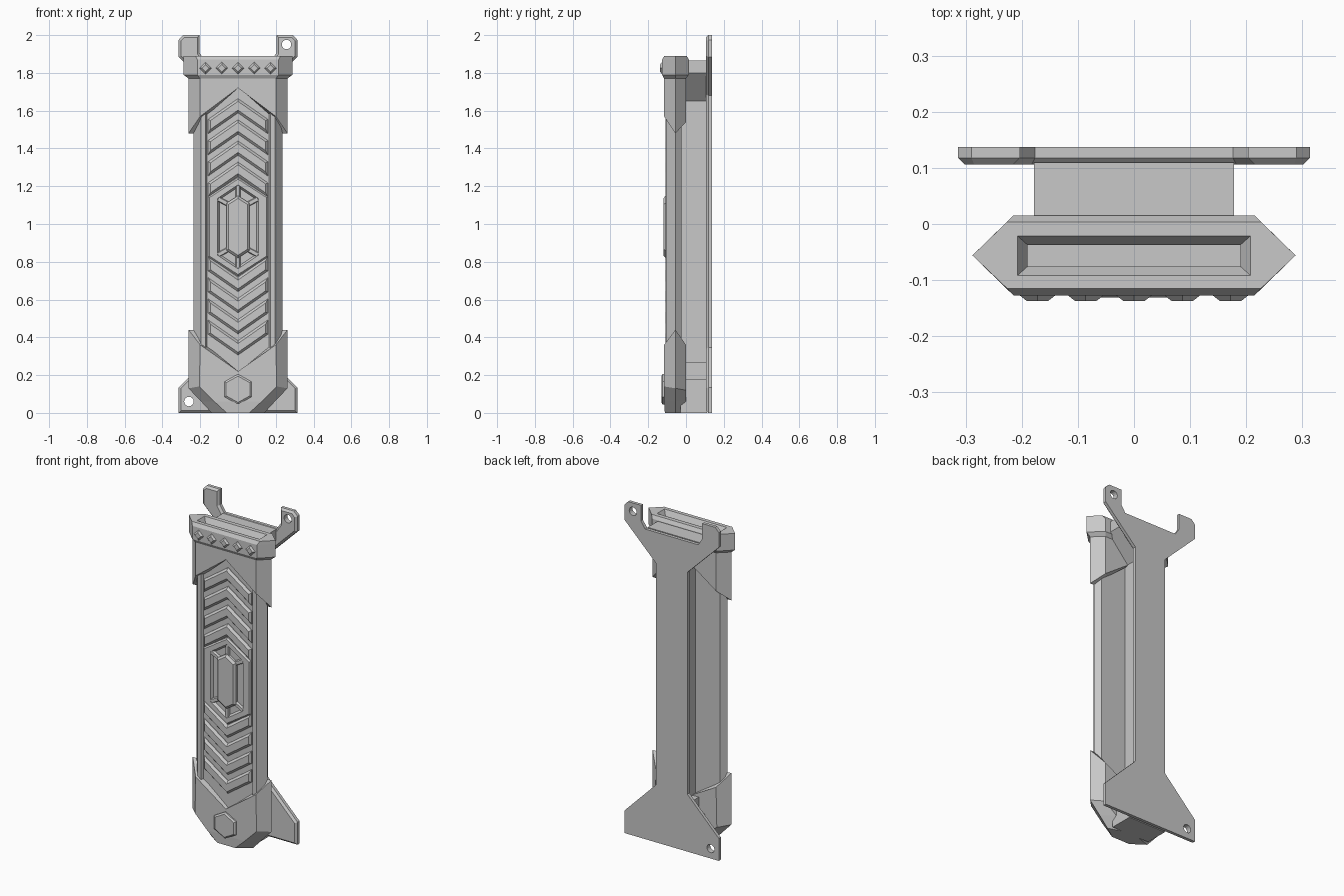
import bpy, bmesh, math
from mathutils import Vector

if "Cube" in bpy.data.objects:
    bpy.data.objects.remove(bpy.data.objects["Cube"])

grey = bpy.data.materials.new("plain grey")
grey.diffuse_color = (0.58, 0.58, 0.58, 1)
grey.use_nodes = True
grey.node_tree.nodes["Principled BSDF"].inputs["Base Color"].default_value = grey.diffuse_color


def finish(bm, name):
    bmesh.ops.recalc_face_normals(bm, faces=bm.faces)
    me = bpy.data.meshes.new(name)
    bm.to_mesh(me)
    bm.free()
    me.materials.append(grey)
    ob = bpy.data.objects.new(name, me)
    bpy.context.collection.objects.link(ob)
    return ob


def mirrored(half):
    """Right half outline, bottom to top, closed by its mirror image."""
    return half + [(-x, z) for x, z in reversed(half) if abs(x) > 1e-6]


def offset(pts, d):
    """Move every side of an outline inward by d."""
    area = sum(a[0] * b[1] - b[0] * a[1] for a, b in zip(pts, pts[1:] + pts[:1]))
    s = 1 if area > 0 else -1
    out = []
    for i, p in enumerate(pts):
        p = Vector(p)
        e1 = (p - Vector(pts[i - 1])).normalized()
        e2 = (Vector(pts[(i + 1) % len(pts)]) - p).normalized()
        n1, n2 = Vector((-e1.y, e1.x)) * s, Vector((-e2.y, e2.x)) * s
        out.append(tuple(p + (n1 + n2) * d / (1 + n1.dot(n2))))
    return out


def bridge(bm, rings, caps=(True, True)):
    vs = [[bm.verts.new(p) for p in r] for r in rings]
    n = len(vs[0])
    for a, b in zip(vs, vs[1:]):
        for i in range(n):
            j = (i + 1) % n
            bm.faces.new((a[i], a[j], b[j], b[i]))
    if caps[0]:
        bm.faces.new(vs[0][::-1])
    if caps[1]:
        bm.faces.new(vs[-1])


def prism(name, outlines, y_back, y_front, inset=0.0, edge=None):
    """Plates facing the front, with a bevelled front rim starting at edge."""
    bm = bmesh.new()
    for pts in outlines:
        rings = [[(x, y_back, z) for x, z in pts]]
        if edge is not None:
            rings.append([(x, edge, z) for x, z in pts])
        rings.append([(x, y_front, z) for x, z in offset(pts, inset)])
        bridge(bm, rings)
    return finish(bm, name)


def ring(xa, xf, yf, yb, z):
    """Six-sided section, with middle points so the rim can form a chevron.
    z = heights of front middle, front corner, side, back corner, back middle."""
    if not isinstance(z, tuple):
        z = (z,) * 5
    ym = -0.056
    return [(0, yf, z[0]), (xf, yf, z[1]), (xa, ym, z[2]), (xf, yb, z[3]),
            (0, yb, z[4]), (-xf, yb, z[3]), (-xa, ym, z[2]), (-xf, yf, z[1])]


def loft(name, rings, caps):
    bm = bmesh.new()
    bridge(bm, rings, caps)
    return finish(bm, name)


# Long body with recessed front panel between side rails and a flat back
section = mirrored([(0.164, -0.093), (0.171, -0.106), (0.196, -0.106),
                    (0.236, -0.056), (0.208, -0.024)])
bm = bmesh.new()
bridge(bm, [[(x, y, z) for x, y in section] for z in (0.15, 1.76)])
finish(bm, "body")

# Top fitting: chevron rim, thick collar and open slot
rim = (1.72, 1.57, 1.48, 1.54, 1.68)
loft("top_fitting", [
    ring(0.22, 0.17, -0.085, -0.03, rim),
    ring(0.262, 0.2, -0.116, 0.0, rim),
    ring(0.262, 0.2, -0.116, 0.0, 1.77),
    ring(0.288, 0.215, -0.127, 0.015, 1.79),
    ring(0.288, 0.215, -0.127, 0.015, 1.87),
    ring(0.288, 0.226, -0.115, 0.004, 1.89),
    ring(0.208, 0.208, -0.092, -0.021, 1.89),
    ring(0.19, 0.19, -0.076, -0.037, 1.86),
    ring(0.19, 0.19, -0.076, -0.037, 1.78)], (False, True))

# Bottom fitting: chevron rim and tapered tip
rim = (0.22, 0.36, 0.44, 0.36, 0.25)
loft("bottom_fitting", [
    ring(0.22, 0.17, -0.085, -0.03, rim),
    ring(0.262, 0.2, -0.116, 0.0, rim),
    ring(0.262, 0.205, -0.116, 0.0, (0.14, 0.14, 0.13, 0.12, 0.12)),
    ring(0.195, 0.125, -0.116, 0.0, 0.06),
    ring(0.14, 0.06, -0.112, -0.03, 0.0)], (False, True))

# Diamond studs on the collar
r = 0.032
prism("collar_studs",
      [[(c, 1.825 - r), (c + r, 1.825), (c, 1.825 + r), (c - r, 1.825)]
       for c in (-0.172, -0.086, 0, 0.086, 0.172)], -0.12, -0.137, 0.009, -0.127)

# Six-sided boss on the bottom fitting
prism("bottom_boss", [mirrored([(0, 0.045), (0.072, 0.085), (0.072, 0.165), (0, 0.205)])],
      -0.11, -0.131, 0.009, -0.124)

# Chevron bars, pointing up above the centre and down below it
bars = []
for apex in (1.664, 1.552, 1.44, 1.328):
    bar = [(-0.158, apex - 0.186), (0, apex - 0.076), (0.158, apex - 0.186),
           (0.158, apex - 0.11), (0, apex), (-0.158, apex - 0.11)]
    bars += [bar, [(x, 1.97 - z) for x, z in bar]]
prism("chevron_bars", bars, -0.085, -0.109, 0.012, -0.096)


# Centre medallion: outer frame, dividing spokes and raised core
def hexagon(w, h, shoulder, zc=0.985):
    return mirrored([(0, zc - h), (w, zc - shoulder), (w, zc + shoulder), (0, zc + h)])


outer, inner = hexagon(0.158, 0.262, 0.16), hexagon(0.108, 0.222, 0.15)
bm = bmesh.new()
bridge(bm, [[(x, y, z) for x, z in p] for p, y in (
    (outer, -0.085), (outer, -0.1), (offset(outer, 0.008), -0.109),
    (inner, -0.109), (offset(inner, 0.012), -0.09))], (False, False))
finish(bm, "medallion_frame")
core = hexagon(0.062, 0.165, 0.125)
spokes = []
for a, b in zip(inner, core):
    a, b = Vector(a), Vector(b)
    d = (a - b).normalized()
    s = Vector((-d.y, d.x)) * 0.013
    spokes.append([tuple(p) for p in (a + s, a - s, b - s - d * 0.02, b + s - d * 0.02)])
prism("medallion_spokes", spokes, -0.085, -0.108, 0.004, -0.1)
prism("medallion_core", [core], -0.085, -0.12, 0.012, -0.108)

# Narrow spacer rib with a flared top and a stepped foot
prism("spacer", [mirrored([(0.125, 0.0), (0.125, 0.18), (0.085, 0.18), (0.085, 0.27),
                           (0.045, 0.27), (0.045, 1.65), (0.178, 1.8),
                           (0.178, 1.865)])], 0.11, -0.03)

# Mounting plate with flared ends and two upper lugs
plate = prism("mounting_plate", [mirrored([
    (0.314, 0.0), (0.314, 0.135), (0.105, 0.345), (0.105, 1.68), (0.314, 1.885),
    (0.314, 1.975), (0.29, 2.0), (0.203, 2.0), (0.203, 1.905), (0.176, 1.865)])],
    0.137, 0.106, 0.012, 0.118)

# Bolt holes through opposite corners of the plate
for i, (x, z) in enumerate([(0.257, 1.95), (-0.26, 0.06)]):
    circle = [(x + 0.025 * math.cos(k * math.pi / 8), z + 0.025 * math.sin(k * math.pi / 8))
              for k in range(16)]
    cutter = prism("hole_cutter_%d" % i, [circle], 0.2, 0.05)
    cutter.hide_render = True
    cutter.hide_set(True)
    mod = plate.modifiers.new("hole", "BOOLEAN")
    mod.operation = "DIFFERENCE"
    mod.solver = "EXACT"
    mod.object = cutter
